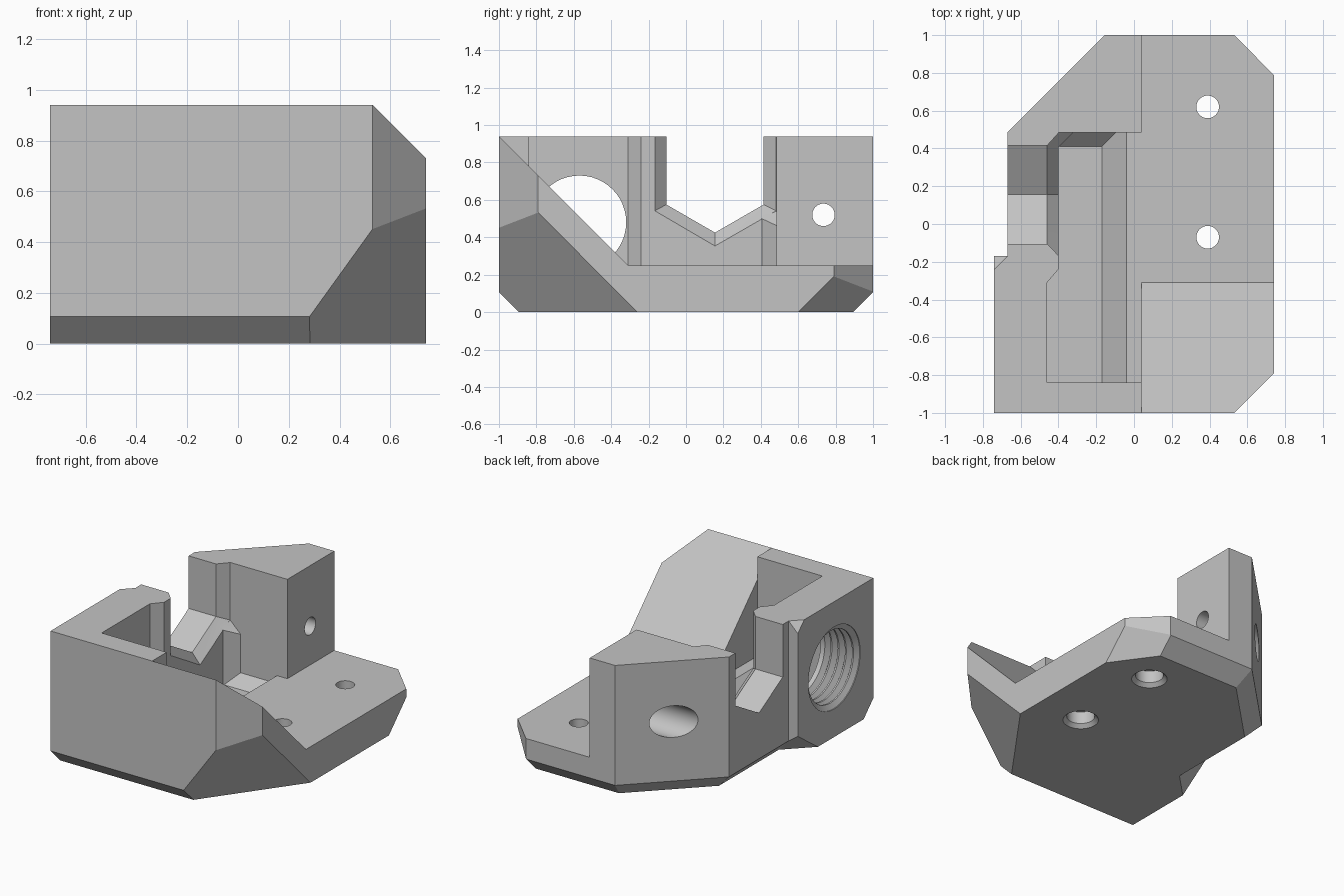
import bpy, bmesh, math
from mathutils import Vector

cube = bpy.data.objects.get("Cube")
if cube:
    bpy.data.objects.remove(cube, do_unlink=True)

grey = bpy.data.materials.new("plain_grey")
grey.use_nodes = True
COLOUR = (0.55, 0.55, 0.55, 1)
grey.diffuse_color = COLOUR
grey.node_tree.nodes["Principled BSDF"].inputs["Base Color"].default_value = COLOUR


def make(name, bm):
    bmesh.ops.recalc_face_normals(bm, faces=bm.faces)
    mesh = bpy.data.meshes.new(name)
    bm.to_mesh(mesh)
    bm.free()
    mesh.materials.append(grey)
    ob = bpy.data.objects.new(name, mesh)
    bpy.context.collection.objects.link(ob)
    return ob


def clip(bm, co, normal):
    """Slice away everything on the normal's side of a plane and cap it."""
    geom = bm.verts[:] + bm.edges[:] + bm.faces[:]
    cut = bmesh.ops.bisect_plane(bm, geom=geom, dist=1e-5, plane_co=co,
                                 plane_no=Vector(normal).normalized(), clear_outer=True)
    edges = [e for e in cut["geom_cut"] if isinstance(e, bmesh.types.BMEdge)]
    bmesh.ops.contextual_create(bm, geom=edges)


def prism(name, profile, axis, lo, hi, clips=()):
    """Extrude a 2D profile along an axis, then slice by planes."""
    def place(p, d):
        c = list(p)
        c.insert(axis, d)
        return c
    bm = bmesh.new()
    face = bm.faces.new([bm.verts.new(place(p, lo)) for p in profile])
    new = bmesh.ops.extrude_face_region(bm, geom=[face])["geom"]
    move = Vector(place((0, 0), hi - lo))
    bmesh.ops.translate(bm, vec=move, verts=[v for v in new if isinstance(v, bmesh.types.BMVert)])
    bmesh.ops.recalc_face_normals(bm, faces=bm.faces)
    for co, no in clips:
        clip(bm, co, no)
    return make(name, bm)


def box(name, x, y, z, clips=()):
    return prism(name, [(x[0], y[0]), (x[1], y[0]), (x[1], y[1]), (x[0], y[1])], 2, *z, clips)


def hull(name, points):
    bm = bmesh.new()
    for p in points:
        bm.verts.new(p)
    out = bmesh.ops.convex_hull(bm, input=bm.verts)
    bmesh.ops.delete(bm, geom=[v for v in bm.verts if not v.link_faces], context='VERTS')
    bmesh.ops.dissolve_limit(bm, angle_limit=0.01, verts=bm.verts, edges=bm.edges)
    return make(name, bm)


def lathe(name, axis, centre, rings, n=40):
    """Round cutter from (position, radius) rings along an axis."""
    bm = bmesh.new()
    loops = []
    for d, r in rings:
        loop = []
        for i in range(n):
            a = math.tau * i / n
            c = [centre[0] + r * math.cos(a), centre[1] + r * math.sin(a)]
            c.insert(axis, d)
            loop.append(bm.verts.new(c))
        loops.append(loop)
    for a, b in zip(loops, loops[1:]):
        for i in range(n):
            j = (i + 1) % n
            bm.faces.new((a[i], a[j], b[j], b[i]))
    bm.faces.new(loops[0])
    bm.faces.new(loops[-1])
    return make(name, bm)


def combine(target, tool, operation):
    mod = target.modifiers.new("join", 'BOOLEAN')
    mod.operation, mod.object, mod.solver = operation, tool, 'EXACT'
    bpy.context.view_layer.update()
    deps = bpy.context.evaluated_depsgraph_get()
    mesh = bpy.data.meshes.new_from_object(target.evaluated_get(deps))
    target.modifiers.clear()
    target.data = mesh
    bpy.data.objects.remove(tool, do_unlink=True)


def cut(tool):
    combine(bracket, tool, 'DIFFERENCE')


def add(tool):
    combine(bracket, tool, 'UNION')


# Solid block with bevelled corners and lower edges
outline = [(-.74, -1), (.53, -1), (.74, -.79), (.74, .79), (.53, 1), (-.155, 1), (-.74, .415)]
bracket = prism("bracket", outline, 2, 0, .94, [
    ((0, -1, .107), (0, -1, -1)),
    ((0, 1, .107), (0, 1, -1)),
    ((-.155, 1, .107), (-1, 1, -math.sqrt(2))),
    ((.74, -.26, 0), (.2516, -.1817, -.181)),
    ((.74, .60, 0), (.2516, .1817, -.181))])

# Left side step, its lower bevel and the small top corner
cut(box("step_cutter", (-.9, -.67), (-.17, .9), (-.2, 1.2)))
cut(box("step_bevel_cutter", (-.9, -.5), (-.6, .9), (-.1, .3), [
    ((-.563, 0, 0), (1, 0, 1)),
    ((-.67, -.17, .107), (1, -1, math.sqrt(2)))]))
cut(box("corner_cutter", (-.8, -.6), (-.3, -.17), (.8, 1), [((-.67, -.17, .94), (1, -1, -1))]))

# Open space over the base plate, leaving a sloped front brace
cut(prism("plate_cutter", [(-.31, .25), (1.2, .25), (1.2, 1.2), (-1.26, 1.2)], 0, .04, 1))

# Pocket with a sloped side, wider near the front
cut(prism("pocket_cutter", [(-.40, .12), (-.17, .12), (-.04, .25), (.04, .25),
                            (.04, 1.2), (-.40, 1.2)], 1, -.84, .485))
cut(prism("pocket_side_cutter", [(-.46, -.84), (-.3, -.84), (-.3, -.14), (-.40, -.24),
                                 (-.46, -.31)], 2, .12, 1.2))

# V notch through the left wall, flared on the inside
vee = [(-.105, 1.2), (-.105, .575), (.155, .425), (.415, .575), (.415, 1.2)]
flare = [(-.17, 1.2), (-.17, .54), (.155, .35), (.485, .54), (.485, 1.2)]
cut(prism("notch_cutter", vee, 0, -.9, -.44))
cut(hull("flare_cutter", [(-.46, *p) for p in vee] + [(-.397, *p) for p in flare]))

# Ramp and corner fill at the back of the pocket
add(prism("pocket_ramp", [(.41, .12), (.485, .195), (.6, .195), (.6, .06), (.41, .06)], 0, -.45, -.06))
foot = [(-.47, .405), (-.40, .405), (-.315, .49), (-.315, .51), (-.47, .51)]
add(hull("pocket_corner", [(x, y, .11) for x, y in foot] + [
    (-.47, .42, .57), (-.46, .42, .57), (-.40, .485, .54), (-.40, .51, .54),
    (-.40, .405, .50), (-.315, .49, .46), (-.315, .51, .46)]))

# Threaded bore through the left wall
rings = [(-.8, .285), (-.735, .285)]
for i in range(5):
    x = -.735 + i * .055
    rings += [(x + .022, .25), (x + .033, .25), (x + .055, .285)]
rings = rings[:-1] + [(-.43, .25)]
cut(lathe("thread_cutter", 0, (-.57, .48), rings, 48))

# Screw holes with recesses for the heads
for y in (.62, -.07):
    cut(lathe("plate_hole_cutter", 2, (.39, y),
              [(-.03, .145), (.025, .09), (.11, .09), (.111, .06), (.5, .06)]))
cut(lathe("block_hole_cutter", 0, (.735, .52),
          [(-.9, .11), (-.14, .11), (-.139, .06), (.3, .06)]))

# Smooth the round holes, keep flat edges sharp
bpy.ops.object.select_all(action='DESELECT')
bracket.select_set(True)
bpy.context.view_layer.objects.active = bracket
bpy.ops.object.shade_smooth_by_angle(angle=math.radians(25))
